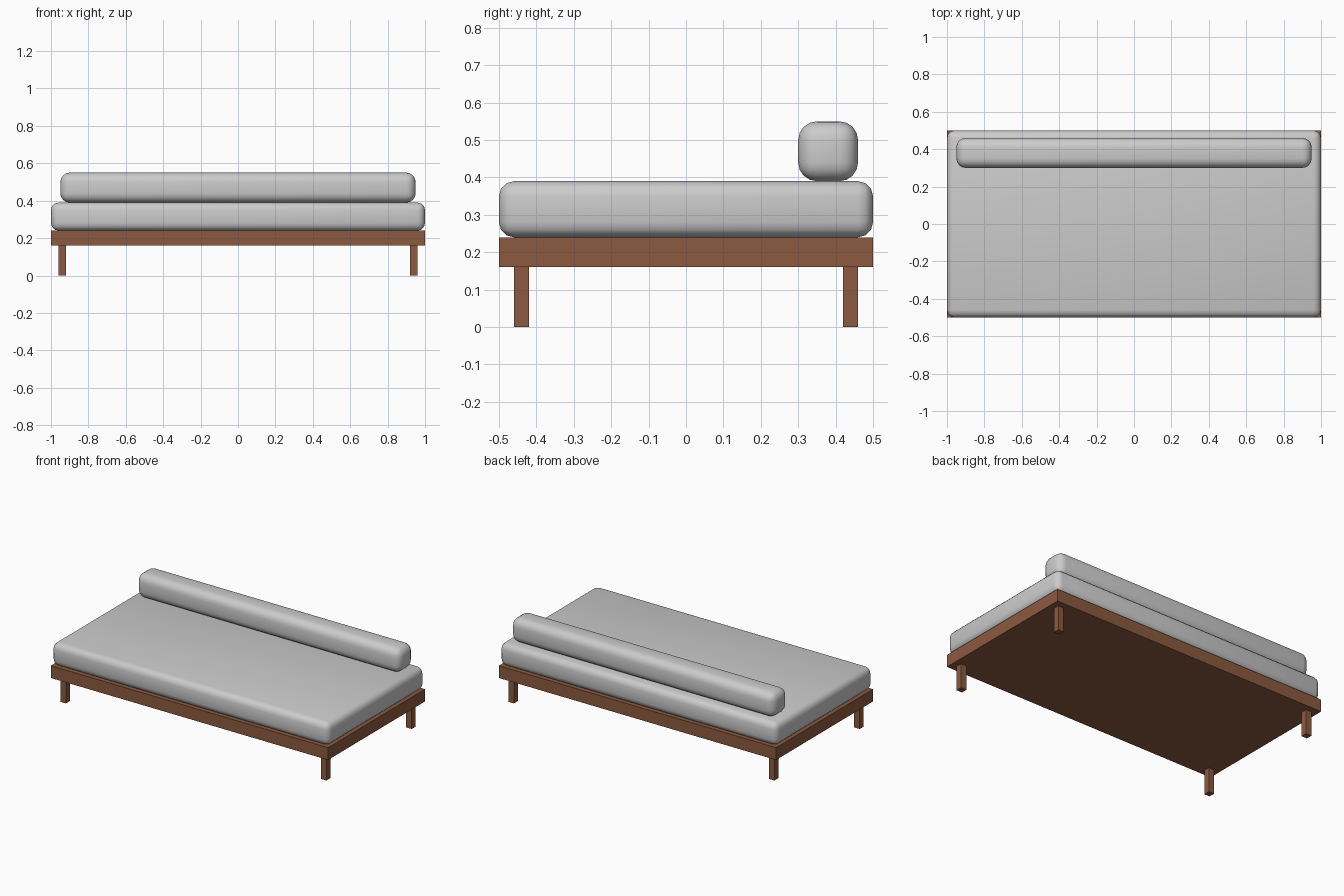
import bpy

if "Cube" in bpy.data.objects:
    bpy.data.objects.remove(bpy.data.objects["Cube"])

wood = bpy.data.materials.new("wood")
wood.diffuse_color = (0.26, 0.10, 0.05, 1)
wood.use_nodes = True
wood.node_tree.nodes["Principled BSDF"].inputs["Base Color"].default_value = wood.diffuse_color


def box(name, lo, hi, mat=None):
    centre = [(a + b) / 2 for a, b in zip(lo, hi)]
    bpy.ops.mesh.primitive_cube_add(size=1, location=centre)
    obj = bpy.context.object
    obj.name = name
    obj.scale = [b - a for a, b in zip(lo, hi)]
    bpy.ops.object.transform_apply(location=False, rotation=False, scale=True)
    if mat:
        obj.data.materials.append(mat)
    return obj


def cushion(name, lo, hi, radius, segments):
    obj = box(name, lo, hi)
    bevel = obj.modifiers.new("rounding", 'BEVEL')
    bevel.width = radius
    bevel.segments = segments
    bpy.ops.object.modifier_apply(modifier=bevel.name)
    bpy.ops.object.shade_smooth()
    return obj


# Wooden platform
box("bed_frame", (-1, -0.5, 0.16), (1, 0.5, 0.24), wood)

# Four square legs
for side, x in (("left", -0.94), ("right", 0.94)):
    for end, y in (("front", -0.44), ("back", 0.44)):
        box(f"{end}_{side}_leg", (x - 0.02, y - 0.02, 0),
            (x + 0.02, y + 0.02, 0.16), wood)

# Soft mattress and back bolster
cushion("mattress", (-1, -0.5, 0.24), (1, 0.5, 0.39), 0.04, 3)
cushion("bolster", (-0.95, 0.30, 0.39), (0.95, 0.46, 0.55), 0.05, 4)
